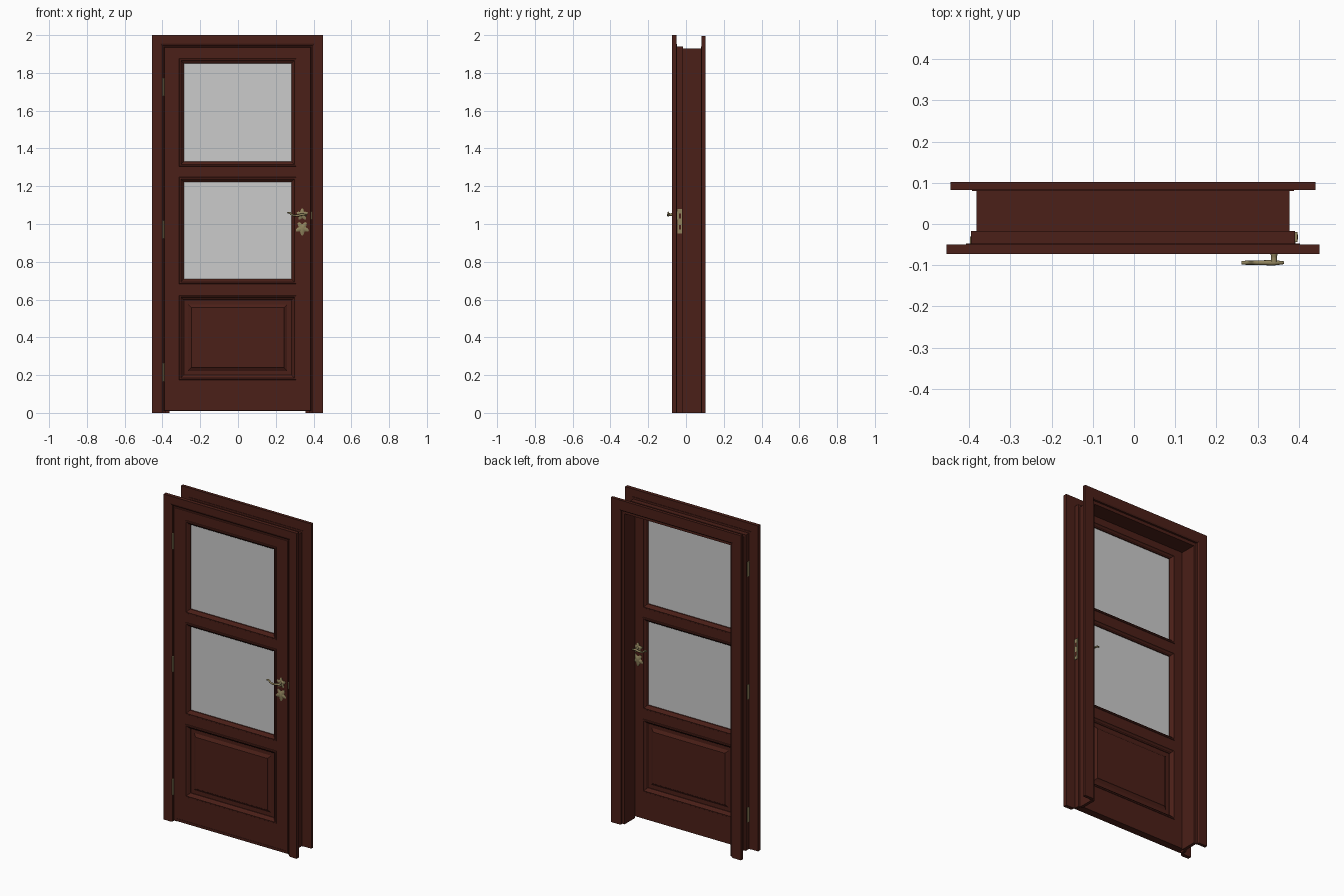
import bpy, bmesh, math

if "Cube" in bpy.data.objects:
    bpy.data.objects.remove(bpy.data.objects["Cube"])

CX = -0.0025      # door centre line
MID = -0.043      # mid-plane of the leaf thickness


def material(name, rgb):
    m = bpy.data.materials.new(name)
    m.diffuse_color = (*rgb, 1)
    m.use_nodes = True
    m.node_tree.nodes["Principled BSDF"].inputs["Base Color"].default_value = m.diffuse_color
    return m


WOOD = material("dark_wood", (0.07, 0.014, 0.009))
BRASS = material("aged_brass", (0.28, 0.23, 0.11))


def finish(name, bm, mat=None, smooth=False):
    bmesh.ops.recalc_face_normals(bm, faces=bm.faces[:])
    me = bpy.data.meshes.new(name)
    bm.to_mesh(me)
    bm.free()
    ob = bpy.data.objects.new(name, me)
    bpy.context.collection.objects.link(ob)
    if mat:
        me.materials.append(mat)
    if smooth:
        bpy.context.view_layer.objects.active = ob
        ob.select_set(True)
        bpy.ops.object.shade_smooth_by_angle(angle=math.radians(40))
        ob.select_set(False)
    return ob


def box(name, x0, x1, y0, y1, z0, z1, mat=None):
    bm = bmesh.new()
    bmesh.ops.create_cube(bm, size=1)
    for v in bm.verts:
        v.co = ((x0 + x1) / 2 + v.co.x * (x1 - x0),
                (y0 + y1) / 2 + v.co.y * (y1 - y0),
                (z0 + z1) / 2 + v.co.z * (z1 - z0))
    return finish(name, bm, mat)


def corners(rect, d, open_bottom):
    x0, x1, z0, z1 = rect
    b = z0 if open_bottom else z0 + d
    return [(x0 + d, b), (x0 + d, z1 - d), (x1 - d, z1 - d), (x1 - d, b)]


def mitred(name, rect, profile, open_bottom=False):
    """Sweep a closed (inset, y) profile round a rectangle with mitred corners."""
    bm = bmesh.new()
    rings = [[bm.verts.new((x, y, z)) for x, z in corners(rect, d, open_bottom)]
             for d, y in profile]
    n = len(rings)
    for i in range(n):
        a, b = rings[i], rings[(i + 1) % n]
        for k in range(3 if open_bottom else 4):
            j = (k + 1) % 4
            bm.faces.new((a[k], a[j], b[j], b[k]))
    if open_bottom:
        bm.faces.new([r[0] for r in rings])
        bm.faces.new([r[3] for r in rings])
    return finish(name, bm, WOOD)


def raised_panel(name, rect, rings):
    """Solid board lofted through inset rectangles from back to front."""
    bm = bmesh.new()
    loops = [[bm.verts.new((x, y, z)) for x, z in corners(rect, d, False)] for d, y in rings]
    for a, b in zip(loops, loops[1:]):
        for k in range(4):
            j = (k + 1) % 4
            bm.faces.new((a[k], a[j], b[j], b[k]))
    bm.faces.new(loops[0])
    bm.faces.new(loops[-1])
    return finish(name, bm, WOOD)


def outline(half, top):
    return (CX - half, CX + half, 0.0, top)


# casings on both wall faces
mitred("front_casing", outline(0.4525, 2.0),
       [(0, -0.05), (0, -0.073), (0.044, -0.073), (0.05, -0.071),
        (0.057, -0.066), (0.057, -0.05)], True)
mitred("back_casing", outline(0.4425, 1.995),
       [(0, 0.083), (0, 0.102), (0.058, 0.102), (0.066, 0.097),
        (0.066, 0.083)], True)

# jamb with the leaf rebate, door stop and casing tongues
mitred("door_jamb", outline(0.405, 1.953),
       [(0, -0.051), (0, -0.047), (0.012, -0.047), (0.012, -0.017), (0.025, -0.017),
        (0.025, 0.08), (0.014, 0.08), (0.014, 0.085), (0.044, 0.085), (0.044, -0.016),
        (0.027, -0.016), (0.027, -0.051)], True)

# leaf: stiles, rails and overlapping front lip
LF, LB = -0.066, -0.02
PX0, PX1 = -0.312, 0.308
OPENINGS = [(1.305, 1.875), (0.683, 1.248), (0.175, 0.622)]
for side, xa, xb in (("left", CX - 0.376, PX0), ("right", PX1, CX + 0.376)):
    box(side + "_stile", xa, xb, LF, LB, 0.01, 1.923, WOOD)
edges = [1.923] + [z for lo, hi in OPENINGS for z in (hi, lo)] + [0.01]
for i, part in enumerate(("top", "middle", "lock", "bottom")):
    box(part + "_rail", PX0, PX1, LF, LB, edges[2 * i + 1], edges[2 * i], WOOD)
mitred("leaf_lip", (CX - 0.389, CX + 0.389, 0.01, 1.937),
       [(0, -0.052), (0, -0.065), (0.003, -0.068), (0.016, -0.068), (0.016, -0.052)])

# mouldings round the three openings, same profile on both faces
half = [(0, 0.022), (0.002, 0.026), (0.009, 0.027), (0.013, 0.022),
        (0.019, 0.018), (0.021, 0.013), (0.025, 0.010)]
profile = [(d, MID - t) for d, t in half] + [(d, MID + t) for d, t in reversed(half)]
for part, (lo, hi) in zip(("upper_glass", "lower_glass", "panel"), OPENINGS):
    mitred(part + "_moulding", (PX0, PX1, lo, hi), profile)

# glass panes and raised wooden panel
for part, (lo, hi) in zip(("upper", "lower"), OPENINGS):
    box(part + "_glass", PX0 + 0.02, PX1 - 0.02, MID - 0.003, MID + 0.003, lo + 0.02, hi - 0.02)
steps = [(0, 0.006), (0.026, 0.006), (0.040, 0.014), (0.043, 0.018)]
raised_panel("raised_panel", (PX0 + 0.022, PX1 - 0.022, 0.197, 0.600),
             [(d, MID + t) for d, t in reversed(steps)] + [(d, MID - t) for d, t in steps])


def leaf_plate(name, cx, cz, rx, rz, s, phase):
    """Five-lobed ornamental plate, domed towards the viewer."""
    bm = bmesh.new()
    n = 40
    loops = []
    for scale, t in ((1, 0.022), (1, 0.025), (0.5, 0.030)):
        loop = []
        for k in range(n):
            a = 2 * math.pi * k / n
            r = scale * (0.78 + 0.22 * math.cos(5 * (a - phase)))
            loop.append(bm.verts.new((cx + rx * r * math.cos(a), MID + s * t,
                                      cz + rz * r * math.sin(a))))
        loops.append(loop)
    for a, b in zip(loops, loops[1:]):
        for k in range(n):
            j = (k + 1) % n
            bm.faces.new((a[k], a[j], b[j], b[k]))
    bm.faces.new(loops[0])
    bm.faces.new(loops[-1])
    finish(name, bm, BRASS, True)


def tube(name, points):
    """Round bar through (x, y, z, radius) points."""
    cu = bpy.data.curves.new(name, "CURVE")
    cu.dimensions = "3D"
    cu.bevel_depth = 1.0
    cu.bevel_resolution = 3
    cu.use_fill_caps = True
    cu.resolution_u = 5
    sp = cu.splines.new("BEZIER")
    sp.bezier_points.add(len(points) - 1)
    for p, (x, y, z, r) in zip(sp.bezier_points, points):
        p.co, p.radius = (x, y, z), r
        p.handle_left_type = p.handle_right_type = "AUTO"
    cu.materials.append(BRASS)
    ob = bpy.data.objects.new(name, cu)
    bpy.context.collection.objects.link(ob)
    bpy.context.view_layer.objects.active = ob
    ob.select_set(True)
    bpy.ops.object.convert(target="MESH")
    bpy.ops.object.shade_smooth_by_angle(angle=math.radians(40))
    ob.select_set(False)


# lever handle, rose and keyhole plate on each face
HX, HZ = 0.34, 1.05
for side, s in (("front", -1), ("back", 1)):
    leaf_plate(side + "_rose", HX, HZ, 0.031, 0.033, s, math.pi / 2)
    leaf_plate(side + "_keyhole_plate", HX, 0.977, 0.037, 0.039, s, -math.pi / 2)
    y = MID + s * 0.051
    tube(side + "_handle_stem", [(HX, MID + s * 0.026, HZ, 0.009),
                                 (HX, MID + s * 0.038, HZ, 0.007), (HX, y, HZ, 0.008)])
    tube(side + "_handle_lever", [(0.364, y, 1.046, 0.0035), (HX, y, HZ, 0.0065),
                                  (0.315, y, 1.045, 0.006), (0.29, y, 1.047, 0.005),
                                  (0.272, y, 1.06, 0.005), (0.261, y, 1.059, 0.004)])

# lock faceplate and strike plate with bolts
box("strike_plate", CX + 0.391, CX + 0.399, -0.044, -0.02, 0.95, 1.08, BRASS)
box("strike_plate_edge", CX + 0.389, CX + 0.394, -0.068, -0.044, 1.025, 1.065, BRASS)
for part, z0, z1 in (("latch", 1.03, 1.055), ("dead", 0.97, 0.995)):
    box(part + "_bolt", CX + 0.37, CX + 0.4, -0.038, -0.026, z0, z1, WOOD)

# hinges: knuckle, finials and plate let into the jamb
for i, z in enumerate((0.215, 0.97, 1.725)):
    x = CX - 0.392
    tube(f"hinge_knuckle_{i}", [(x, -0.068, z - 0.048, 0.005), (x, -0.068, z, 0.005),
                                (x, -0.068, z + 0.048, 0.005)])
    box(f"hinge_plate_{i}", x - 0.004, x + 0.003, -0.066, -0.03, z - 0.045, z + 0.045, BRASS)
